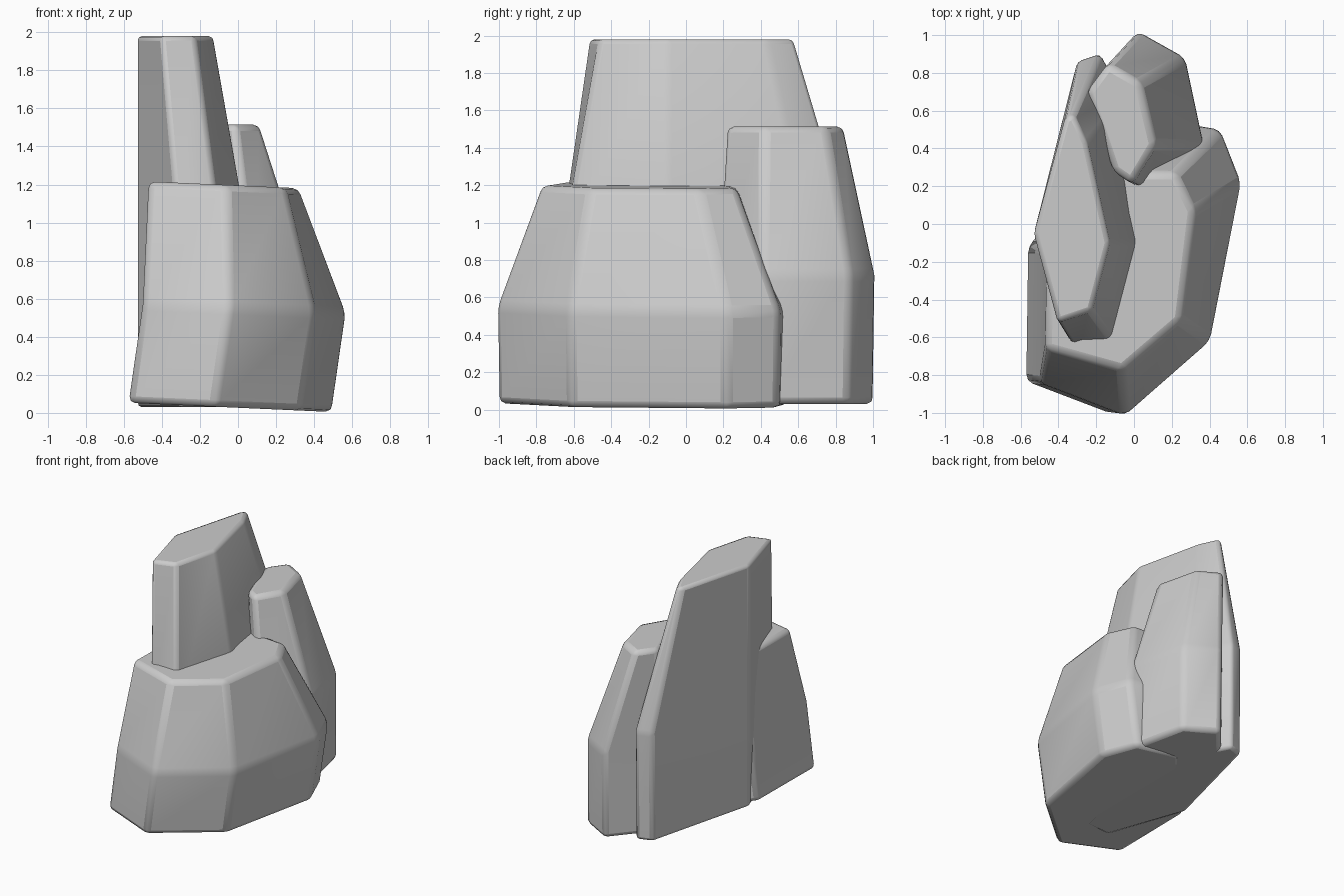
import bpy, bmesh
from math import radians

if "Cube" in bpy.data.objects:
    bpy.data.objects.remove(bpy.data.objects["Cube"])


def boulder(name, top, mid, heights, lean=0.0, tilt=0.0, bevel=0.035):
    """Faceted rock: bottom, middle and top outlines joined into a closed solid."""
    z_bottom, z_mid, z_top = heights
    bottom = [(x - lean, y * 0.99) for x, y in mid]
    bm = bmesh.new()
    rings = []
    for outline, z in ((bottom, z_bottom), (mid, z_mid), (top, z_top)):
        rings.append([bm.verts.new((x, y, z - tilt * x)) for x, y in outline])
    n = len(mid)
    for low, high in zip(rings, rings[1:]):
        for i in range(n):
            j = (i + 1) % n
            bm.faces.new((low[i], low[j], high[j], high[i]))
    bm.faces.new(rings[0][::-1])
    bm.faces.new(rings[-1])
    bmesh.ops.recalc_face_normals(bm, faces=bm.faces)
    mesh = bpy.data.meshes.new(name)
    bm.to_mesh(mesh)
    bm.free()
    obj = bpy.data.objects.new(name, mesh)
    bpy.context.collection.objects.link(obj)

    # softened edges
    mod = obj.modifiers.new("soft_edges", 'BEVEL')
    mod.width = bevel
    mod.segments = 2
    mod.limit_method = 'ANGLE'
    mod.angle_limit = radians(12)
    bpy.ops.object.select_all(action='DESELECT')
    obj.select_set(True)
    bpy.context.view_layer.objects.active = obj
    bpy.ops.object.shade_smooth_by_angle(angle=radians(30))
    return obj


# tall rock at the left
boulder("tall_rock",
        top=[(-.53, -.05), (-.405, -.52), (-.225, -.46), (-.13, -.10),
             (-.25, .43), (-.32, .58), (-.365, .56)],
        mid=[(-.53, -.05), (-.31, -.67), (-.085, -.66), (.06, -.10),
             (-.05, .66), (-.18, .90), (-.30, .86)],
        heights=(.03, .90, 1.98))

# medium rock at the back
boulder("back_rock",
        top=[(-.25, .70), (-.11, .28), (-.01, .21), (.115, .42),
             (.035, .75), (-.14, .85)],
        mid=[(-.25, .70), (-.06, .25), (.08, .165), (.37, .41),
             (.27, .88), (.02, 1.02)],
        heights=(.03, .72, 1.515))

# wide leaning rock at the front
boulder("front_rock",
        top=[(-.47, -.66), (-.06, -.775), (.25, -.51), (.32, .07),
             (.22, .27), (-.10, .27), (-.46, -.20)],
        mid=[(-.50, -.84), (-.045, -1.015), (.405, -.62), (.57, .22),
             (.46, .50), (.10, .56), (-.49, -.12)],
        heights=(.027, .55, 1.195), lean=.075, tilt=.045)
